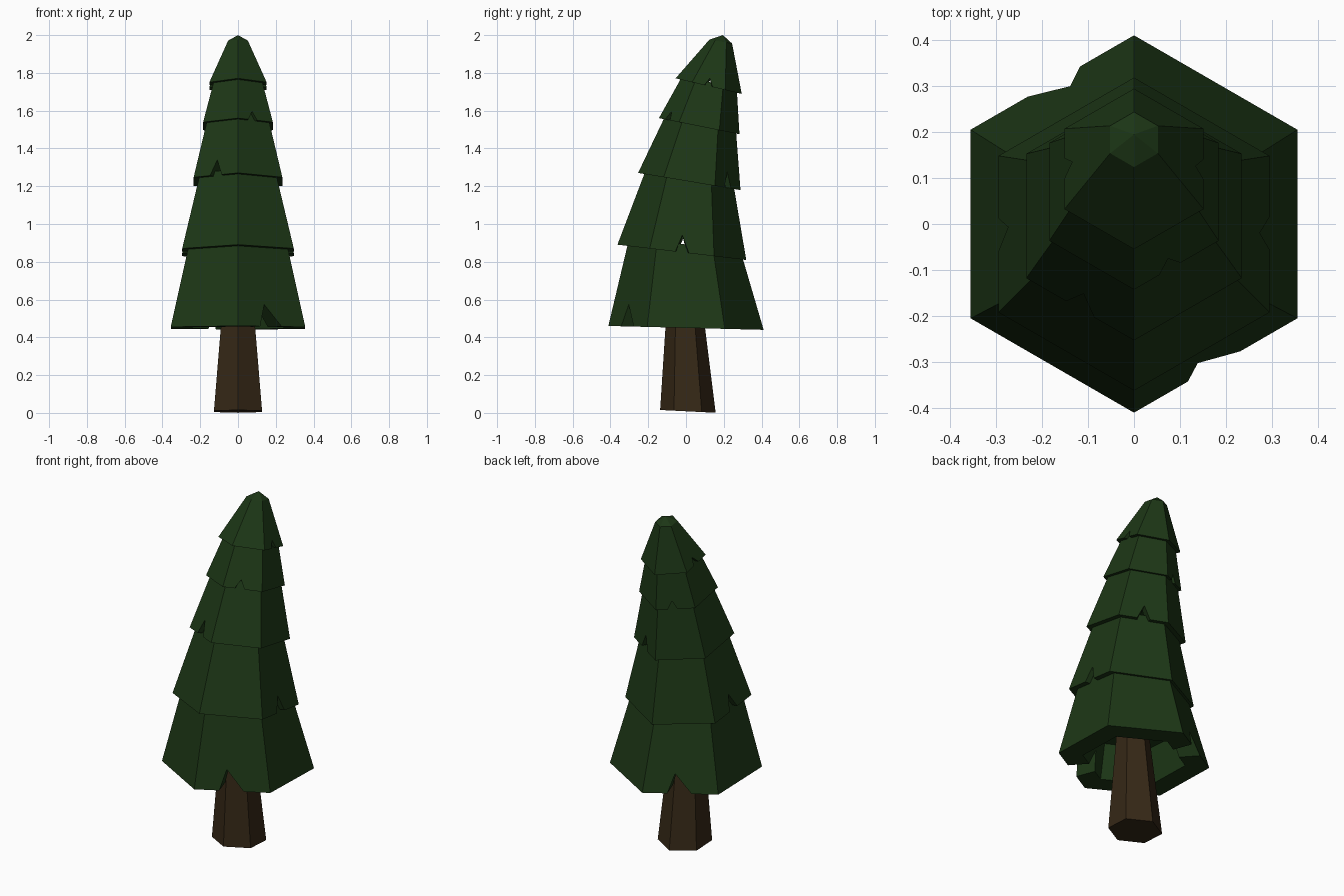
import bpy, bmesh, math
from mathutils import Vector

if "Cube" in bpy.data.objects:
    bpy.data.objects.remove(bpy.data.objects["Cube"])


def material(name, rgb):
    m = bpy.data.materials.new(name)
    m.diffuse_color = (*rgb, 1)
    m.use_nodes = True
    m.node_tree.nodes["Principled BSDF"].inputs["Base Color"].default_value = m.diffuse_color
    return m


def hexagon(y, z, r, slope):
    """Hexagon with corners on the y axis, sheared so z changes with y."""
    pts = []
    for i in range(6):
        a = math.radians(30 + 60 * i)
        dy = r * math.sin(a)
        pts.append(Vector((r * math.cos(a), y + dy, z + slope * dy)))
    return pts


def finish(bm, name, mat):
    bmesh.ops.recalc_face_normals(bm, faces=bm.faces)
    me = bpy.data.meshes.new(name)
    bm.to_mesh(me)
    bm.free()
    me.materials.append(mat)
    bpy.context.collection.objects.link(bpy.data.objects.new(name, me))


def tier(name, low, high, extend, side, notch, mat, tip=None):
    """Hollow-bottomed hexagonal skirt with a notch in two opposite sides."""
    bm = bmesh.new()
    base, top = hexagon(*low), hexagon(*high)
    top = [b.lerp(t, extend) for b, t in zip(base, top)]
    c0, c1 = sum(base, Vector()) / 6, sum(top, Vector()) / 6

    def point(level, edge, frac, scale):
        j = (edge + 1) % 6
        p = base[edge].lerp(top[edge], level).lerp(base[j].lerp(top[j], level), frac)
        c = c0.lerp(c1, level)
        return bm.verts.new(c + (p - c) * scale)

    def rim(scale):
        loops = []
        for e in range(6):
            vs = [point(0, e, 0, scale)]
            if e % 3 == side:
                a, b, apex, level = notch
                vs += [point(0, e, a, scale), point(level, e, apex, scale),
                       point(0, e, b, scale)]
            loops.append(vs)
        return loops

    outer, inner = rim(1), rim(0.68)
    upper = [point(1, e, 0, 1) for e in range(6)]
    ceiling = [point(0.45, e, 0, 0.68) for e in range(6)]
    # outer walls and recess walls
    for loops, end in ((outer, upper), (inner, ceiling)):
        for e in range(6):
            j = (e + 1) % 6
            bm.faces.new(loops[e] + [loops[j][0], end[j], end[e]])
    bm.faces.new(ceiling)
    # underside ring, including the notch flanks
    o, n = sum(outer, []), sum(inner, [])
    for k in range(len(o)):
        m = (k + 1) % len(o)
        bm.faces.new((o[k], o[m], n[m], n[k]))
    # flat or pointed top
    if tip:
        t = bm.verts.new(tip)
        for e in range(6):
            bm.faces.new((upper[e], upper[(e + 1) % 6], t))
    else:
        bm.faces.new(upper)
    finish(bm, name, mat)


green = material("needles", (0.012, 0.038, 0.008))
brown = material("bark", (0.036, 0.021, 0.008))

# trunk
bm = bmesh.new()
bottom = [bm.verts.new(p) for p in hexagon(0.01, 0.008, 0.147, -0.05)]
head = [bm.verts.new(p) for p in hexagon(-0.01, 0.66, 0.085, -0.05)]
for i in range(6):
    j = (i + 1) % 6
    bm.faces.new((bottom[i], bottom[j], head[j], head[i]))
bm.faces.new(bottom)
bm.faces.new(head)
finish(bm, "trunk", brown)

# foliage tiers: (y, z, radius, slope) at rim and top; notch = start, end, apex, height
tiers = [
    ((0, 0.45, 0.411, -0.025), (-0.005, 0.852, 0.305, -0.11), 1, (0.33, 0.65, 0.42, 0.25)),
    ((-0.022, 0.85, 0.341, -0.119), (0.015, 1.22, 0.24, -0.14), 2, (0.40, 0.61, 0.48, 0.22)),
    ((0.0175, 1.225, 0.271, -0.168), (0.075, 1.525, 0.19, -0.19), 0, (0.37, 0.63, 0.49, 0.25)),
    ((0.07, 1.518, 0.213, -0.2), (0.12, 1.73, 0.15, -0.23), 1, (0.30, 0.55, 0.43, 0.2)),
    ((0.12, 1.73, 0.175, -0.235), (0.184, 1.966, 0.06, -0.17), 2, (0.37, 0.62, 0.47, 0.17)),
]
for i, (low, high, side, notch) in enumerate(tiers):
    last = i == 4
    tier(f"foliage_tier_{i + 1}", low, high, 1 if last else 1.1, side, notch, green,
         (0, 0.195, 2.0) if last else None)
